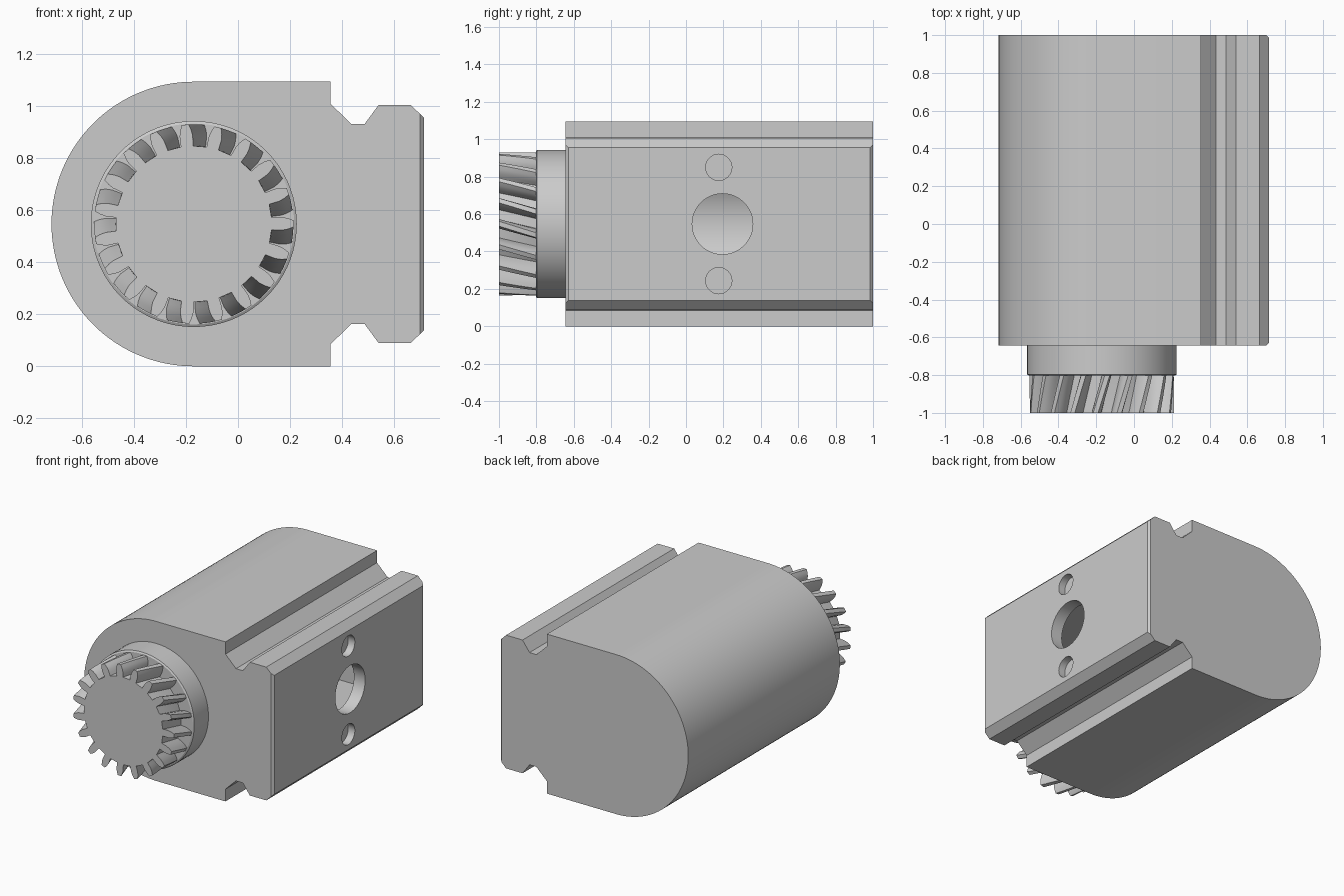
import bpy, bmesh
from math import sin, cos, pi, tau, radians
from mathutils import Matrix

if "Cube" in bpy.data.objects:
    bpy.data.objects.remove(bpy.data.objects["Cube"])

AXIS_X, AXIS_Z = -0.17, 0.547      # axis shared by shaft and rounded back

grey = bpy.data.materials.new("plain_grey")
grey.use_nodes = True
colour = (0.6, 0.6, 0.6, 1)
grey.diffuse_color = colour
grey.node_tree.nodes["Principled BSDF"].inputs["Base Color"].default_value = colour


def loft(bm, rings):
    """Skin matching rings of points and cap both ends."""
    rows = [[bm.verts.new(p) for p in ring] for ring in rings]
    n = len(rows[0])
    for a, b in zip(rows, rows[1:]):
        for i in range(n):
            j = (i + 1) % n
            bm.faces.new((a[i], a[j], b[j], b[i]))
    bm.faces.new(rows[0])
    bm.faces.new(rows[-1])
    bmesh.ops.recalc_face_normals(bm, faces=bm.faces)


def finish(bm, name):
    mesh = bpy.data.meshes.new(name)
    bm.to_mesh(mesh)
    bm.free()
    mesh.materials.append(grey)
    obj = bpy.data.objects.new(name, mesh)
    bpy.context.collection.objects.link(obj)
    return obj


def activate(obj):
    bpy.ops.object.select_all(action='DESELECT')
    obj.select_set(True)
    bpy.context.view_layer.objects.active = obj


def smooth(obj, angle=25):
    activate(obj)
    bpy.ops.object.shade_smooth_by_angle(angle=radians(angle))


def cut(obj, cutter):
    activate(obj)
    mod = obj.modifiers.new("cut", 'BOOLEAN')
    mod.operation, mod.solver, mod.object = 'DIFFERENCE', 'EXACT', cutter
    bpy.ops.object.modifier_apply(modifier=mod.name)
    bpy.data.objects.remove(cutter)


def d_profile(radius, upper, segments=64):
    """Half circle on the left, closed by a mirrored list of (x, height)."""
    arc = [(AXIS_X + radius * cos(a), radius * sin(a))
           for a in (pi / 2 + pi * i / segments for i in range(segments + 1))]
    return arc + [(x, -h) for x, h in upper] + [(x, h) for x, h in reversed(upper)]


def prism(profile, y0, y1):
    bm = bmesh.new()
    loft(bm, [[(x, y, AXIS_Z + h) for x, h in profile] for y in (y0, y1)])
    return bm


# Housing: rounded back, grooved rail, flat mounting face
rail = [(0.355, 0.547), (0.355, 0.463), (0.435, 0.385), (0.487, 0.385),
        (0.54, 0.457), (0.665, 0.457), (0.715, 0.408)]
bm = prism(d_profile(0.547, rail), -0.643, 1)
ends = [e for e in bm.edges if all(v.co.x > 0.71 for v in e.verts)
        and abs(e.verts[0].co.y - e.verts[1].co.y) < 0.01]
bmesh.ops.bevel(bm, geom=ends, offset=0.015, segments=1, affect='EDGES')
housing = finish(bm, "housing")

# Inner chamber, reached through the large port
cut(housing, finish(prism(d_profile(0.36, [(0.63, 0.36)]), -0.55, 0.9), "chamber_cutter"))

# Port and two blind screw holes in the mounting face
for y, h, radius, depth in ((0.195, 0, 0.162, 0.2), (0.175, 0.303, 0.07, 0.05),
                            (0.175, -0.303, 0.07, 0.05)):
    bm = bmesh.new()
    place = Matrix.Translation((0.715, y, AXIS_Z + h)) @ Matrix.Rotation(pi / 2, 4, 'Y')
    bmesh.ops.create_cone(bm, cap_ends=True, segments=48, radius1=radius,
                          radius2=radius, depth=2 * depth, matrix=place)
    cut(housing, finish(bm, "hole_cutter"))
smooth(housing)


# Collar: turned disc with a fine chamfer at its front rim
def circle(radius, y, segments=72):
    return [(AXIS_X + radius * cos(tau * i / segments), y,
             AXIS_Z + radius * sin(tau * i / segments)) for i in range(segments)]


bm = bmesh.new()
loft(bm, [circle(0.396, -0.63), circle(0.396, -0.797), circle(0.386, -0.803)])
smooth(finish(bm, "collar"))

# Helical pinion: one tooth outline repeated, then twisted along the axis
TEETH, TWIST, LAYERS = 19, 0.17, 6
flank = [(0.3, 0.078), (0.32, 0.076), (0.34, 0.074), (0.362, 0.058), (0.383, 0.034)]
tooth = [(r, -a) for r, a in flank] + [(r, a) for r, a in reversed(flank)]
phase = radians(85.5) + pi / TEETH


def gear_ring(t):
    ring = []
    for k in range(TEETH):
        for r, a in tooth:
            angle = phase + tau * k / TEETH + a - TWIST * t
            ring.append((AXIS_X + r * cos(angle), -1 + 0.21 * t, AXIS_Z + r * sin(angle)))
    return ring


bm = bmesh.new()
loft(bm, [gear_ring(i / LAYERS) for i in range(LAYERS + 1)])
smooth(finish(bm, "helical_pinion"), 30)
